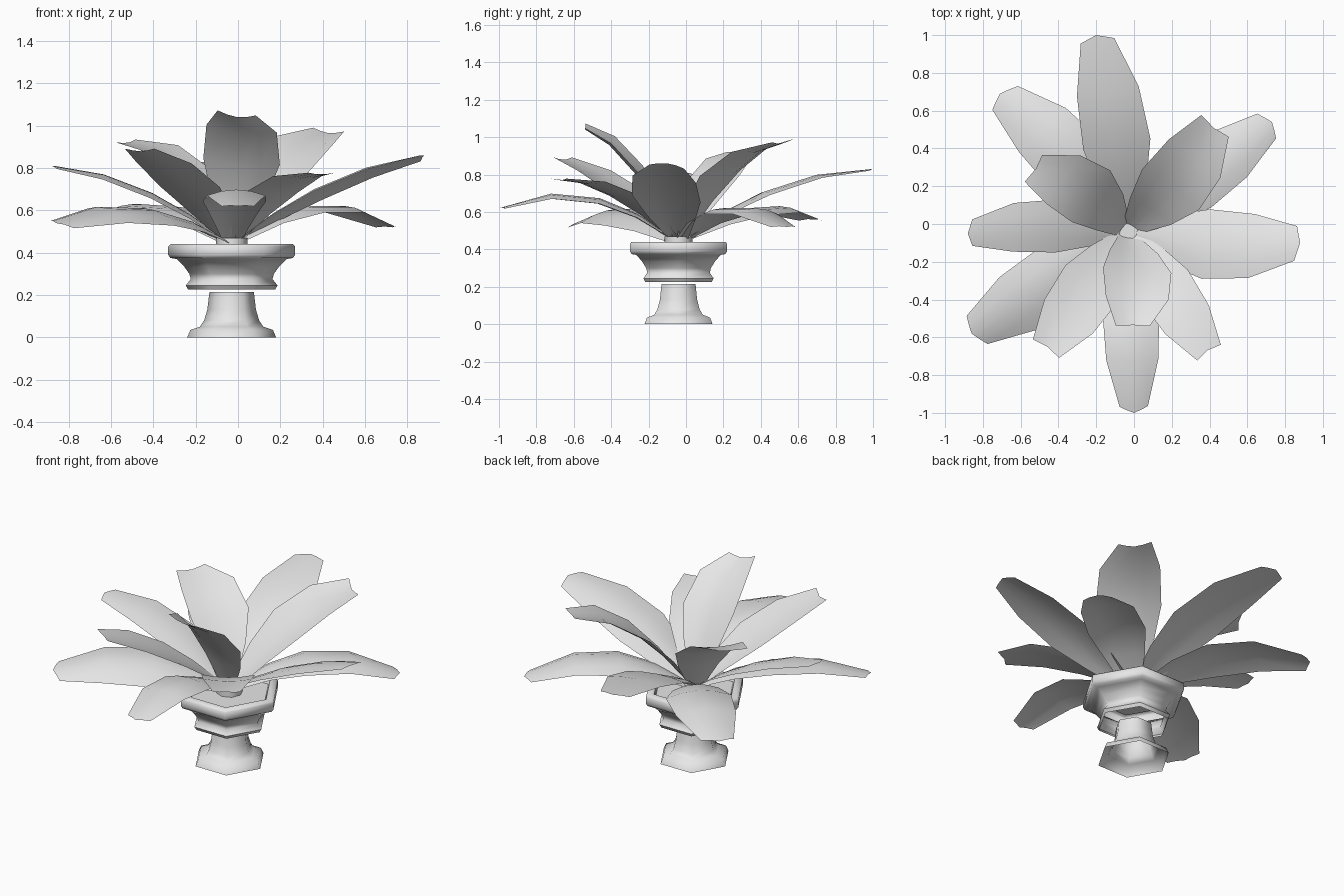
import bpy
import math
from mathutils import Vector

cube = bpy.data.objects.get("Cube")
if cube:
    bpy.data.objects.remove(cube, do_unlink=True)

stone = bpy.data.materials.new("pale_grey")
stone.use_nodes = True
GREY = (0.8, 0.8, 0.8, 1)
stone.diffuse_color = GREY
stone.node_tree.nodes["Principled BSDF"].inputs["Base Color"].default_value = GREY

CENTRE = Vector((-0.03, -0.04, 0))


def make_object(name, verts, faces, angle):
    """Create a mesh object with smooth shading that keeps sharp edges."""
    mesh = bpy.data.meshes.new(name)
    mesh.from_pydata(verts, [], faces)
    mesh.materials.append(stone)
    obj = bpy.data.objects.new(name, mesh)
    bpy.context.collection.objects.link(obj)
    bpy.ops.object.select_all(action="DESELECT")
    obj.select_set(True)
    bpy.context.view_layer.objects.active = obj
    bpy.ops.object.shade_smooth_by_angle(angle=math.radians(angle))
    return obj


def lathe(name, profile, sides=6, cap_top=False):
    """Turn a (radius, height) profile into a faceted solid around the centre."""
    verts, faces = [], []
    for radius, z in profile:
        for i in range(sides):
            a = math.tau * i / sides
            verts.append(CENTRE + Vector((radius * math.cos(a), radius * math.sin(a), z)))
    for row in range(len(profile) - 1):
        for i in range(sides):
            j = (i + 1) % sides
            low, high = row * sides, (row + 1) * sides
            faces.append((low + i, low + j, high + j, high + i))
    if cap_top:
        last = (len(profile) - 1) * sides
        faces.append(tuple(range(last, last + sides)))
    return make_object(name, verts, faces, 61)


# Outline of every leaf: position along the spine and share of the full width
OUTLINE = [(0, 0.28), (0.2, 0.7), (0.42, 1), (0.7, 0.92), (0.97, 0.5)]


def leaf(name, tip, mid_height, width, fold, bend=0, roll=0):
    """Bent blade; fold lifts both edges, bend shifts the middle, roll tilts it."""
    tip = Vector(tip)
    flat = (tip - CENTRE).to_2d().normalized()
    side = Vector((-flat.y, flat.x, 0))
    base = CENTRE + Vector((flat.x * 0.03, flat.y * 0.03, 0.46))
    middle = (base + tip) / 2
    middle.z = mid_height
    middle += side * bend
    control = 2 * middle - (base + tip) / 2

    def spine(t):
        return base * (1 - t) ** 2 + control * 2 * t * (1 - t) + tip * t * t

    verts, faces = [], []
    for row, (t, share) in enumerate(OUTLINE):
        half = width / 2 * share
        slope = (spine(t + 0.01) - spine(t - 0.01)).normalized()
        up = slope.cross(side)
        centre_t = t
        if row == len(OUTLINE) - 1:
            centre_t = 0.95 if fold > 0 else 1.0
        for s in (-1, -0.5, 0, 0.5, 1):
            blend = abs(s)
            p = spine(t * blend + centre_t * (1 - blend))
            verts.append(p + side * half * s + up * half * (fold * s * s + roll * s))
    for row in range(len(OUTLINE) - 1):
        for i in range(4):
            a = row * 5 + i
            faces.append((a, a + 1, a + 6, a + 5))
    return make_object(name, verts, faces, 60)


# Hollow pedestal foot
lathe("pedestal", [(0.21, 0), (0.195, 0.035), (0.15, 0.05), (0.13, 0.08),
                   (0.115, 0.13), (0.105, 0.215)])

# Bowl, open underneath, with a thick rim folding down to the soil
lathe("bowl", [(0.205, 0.225), (0.217, 0.245), (0.193, 0.275), (0.2, 0.3), (0.225, 0.335),
               (0.26, 0.37), (0.29, 0.375), (0.3, 0.39), (0.3, 0.43), (0.29, 0.44),
               (0.25, 0.44), (0.24, 0.42)], cap_top=True)

# Short plant stem
lathe("stem", [(0.075, 0.41), (0.075, 0.47)], sides=8, cap_top=True)

# Leaves: tip position, height halfway, width, fold, bend, roll
LEAVES = {
    "back_leaf": ((-0.2, 1, 0.83), 0.74, 0.36, -0.1, -0.015),
    "front_low_leaf": ((0, -1, 0.62), 0.69, 0.3, -0.2),
    "front_upright_leaf": ((-0.01, -0.56, 1.05), 0.86, 0.36, 0.2, 0.04, -0.15),
    "back_left_upright_leaf": ((0.44, 0.54, 0.97), 0.83, 0.37, 0.15, -0.035, 0.1),
    "back_left_low_leaf": ((0.73, 0.54, 0.52), 0.63, 0.33, -0.2),
    "back_right_low_leaf": ((-0.71, 0.69, 0.56), 0.63, 0.37, -0.2, -0.04),
    "right_leaf": ((-0.88, -0.05, 0.81), 0.71, 0.28, -0.1, -0.035, -0.08),
    "front_right_low_leaf": ((-0.86, -0.58, 0.54), 0.61, 0.37, -0.2, 0, -0.2),
    "left_leaf": ((0.88, -0.1, 0.86), 0.73, 0.37, -0.15, -0.04, -0.12),
    "front_right_leaf": ((-0.48, -0.68, 0.89), 0.73, 0.34, 0.1),
    "front_left_leaf": ((0.41, -0.7, 0.77), 0.7, 0.3, 0.1),
    "back_right_upright_leaf": ((-0.55, 0.3, 0.92), 0.81, 0.34, 0.1, -0.05, -0.08),
}
for leaf_name, settings in LEAVES.items():
    leaf(leaf_name, *settings)
